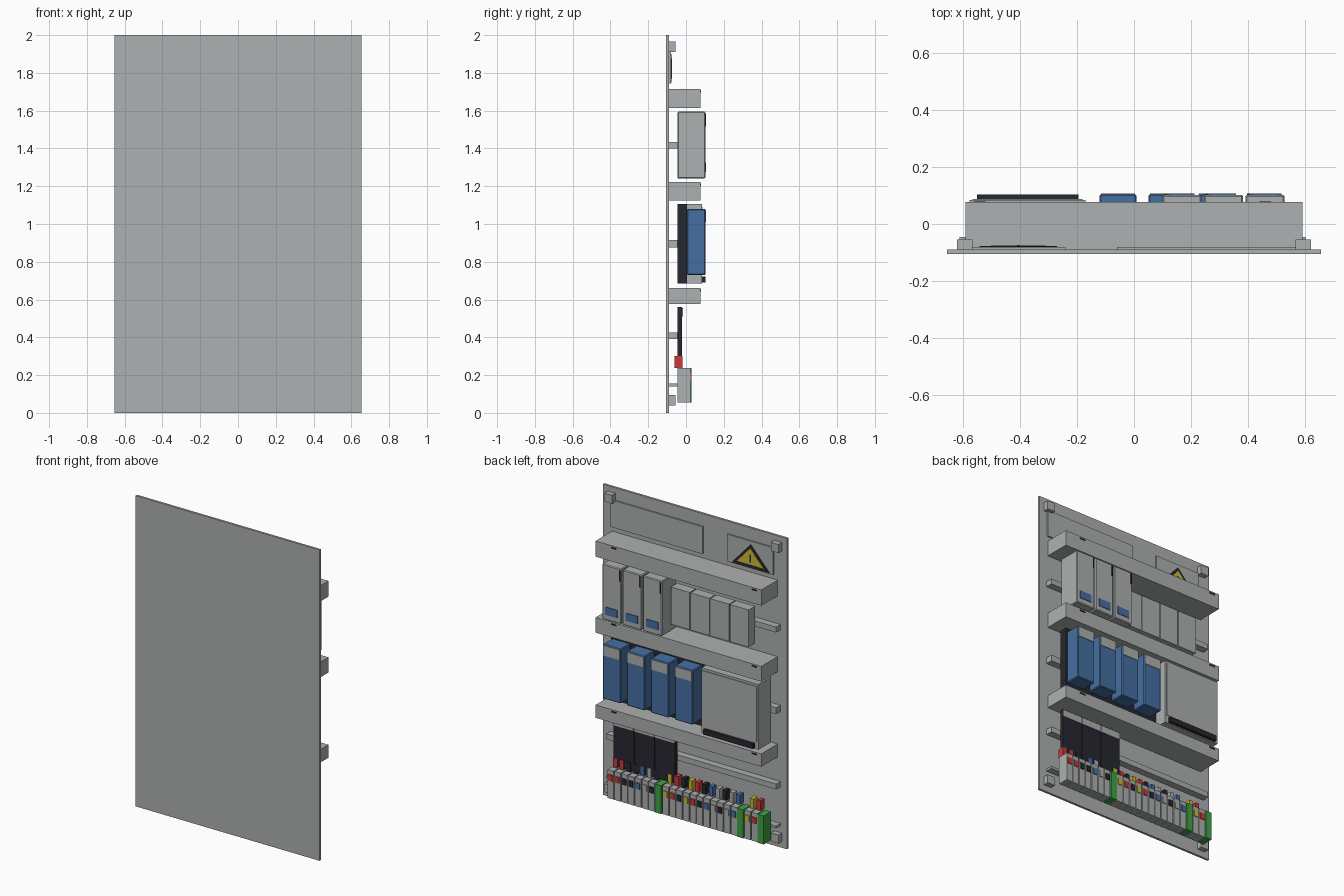
import bpy
import bmesh

cube = bpy.data.objects.get("Cube")
if cube:
    bpy.data.objects.remove(cube, do_unlink=True)


def material(name, rgb):
    m = bpy.data.materials.new(name)
    m.use_nodes = True
    m.diffuse_color = (*rgb, 1)
    m.node_tree.nodes["Principled BSDF"].inputs["Base Color"].default_value = (*rgb, 1)
    return m


GRAY = material("light gray", (0.42, 0.44, 0.44))
BLACK = material("black", (0.02, 0.02, 0.03))
BLUE = material("blue", (0.06, 0.16, 0.36))
RED = material("red", (0.6, 0.04, 0.04))
GREEN = material("green", (0.05, 0.36, 0.06))
YELLOW = material("yellow", (0.6, 0.48, 0.03))


def add_mesh(name, bm, mat):
    bmesh.ops.recalc_face_normals(bm, faces=bm.faces)
    mesh = bpy.data.meshes.new(name)
    bm.to_mesh(mesh)
    bm.free()
    mesh.materials.append(mat)
    obj = bpy.data.objects.new(name, mesh)
    bpy.context.collection.objects.link(obj)
    return obj


def box(name, mat, x, y, z, bevel=0):
    """Box from (low, high) ranges on each axis."""
    bm = bmesh.new()
    bmesh.ops.create_cube(bm, size=1)
    for v in bm.verts:
        v.co = [(a + b) / 2 + c * (b - a) for (a, b), c in zip((x, y, z), v.co)]
    obj = add_mesh(name, bm, mat)
    if bevel:
        mod = obj.modifiers.new("bevel", "BEVEL")
        mod.width = bevel
        mod.segments = 1
    return obj


def prism(name, mat, outline, y0, y1):
    """Outline in x and z, extruded along y."""
    bm = bmesh.new()
    face = bm.faces.new([bm.verts.new((x, y0, z)) for x, z in outline])
    ext = bmesh.ops.extrude_face_region(bm, geom=[face])
    for v in ext["geom"]:
        if isinstance(v, bmesh.types.BMVert):
            v.co.y = y1
    return add_mesh(name, bm, mat)


# Mounting plate and corner standoffs
PLATE = -0.09
box("back_plate", GRAY, (-0.655, 0.655), (-0.105, PLATE), (0, 2))
for side in (-1, 1):
    for z in (0.04, 1.91):
        box("corner_block", GRAY, sorted((side * 0.565, side * 0.62)), (PLATE, -0.055), (z, z + 0.055))

# Nameplates and warning sign
box("large_nameplate", GRAY, (-0.06, 0.595), (PLATE, -0.08), (1.745, 1.92))
box("warning_plate", GRAY, (-0.565, -0.24), (PLATE, -0.08), (1.745, 1.92))
prism("warning_border", BLACK, [(-0.54, 1.75), (-0.27, 1.75), (-0.405, 1.9)], -0.08, -0.077)
prism("warning_triangle", YELLOW, [(-0.5, 1.77), (-0.31, 1.77), (-0.405, 1.875)], -0.077, -0.075)
box("warning_mark", BLACK, (-0.41, -0.4), (-0.075, -0.074), (1.785, 1.835))

# Wiring ducts with small dark tags
for z0, z1 in ((0.577, 0.66), (1.125, 1.223), (1.614, 1.715)):
    box("wiring_duct", GRAY, (-0.59, 0.59), (PLATE, 0.077), (z0, z1))
    for x in (-0.56, 0.44):
        box("duct_tag", BLACK, (x, x + 0.04), (0.077, 0.079), (z1 - 0.018, z1 - 0.008))

# Mounting rails
for z0, z1 in ((0.14, 0.155), (0.39, 0.425), (0.875, 0.915), (1.4, 1.435)):
    box("mounting_rail", GRAY, (-0.61, 0.6), (PLATE, -0.045), (z0, z1))

# Upper row: tall power units, then small breakers
for i in range(3):
    x = 0.39 - i * 0.145
    box("power_unit", GRAY, (x, x + 0.136), (-0.045, 0.102), (1.24, 1.595), 0.005)
    box("power_display", BLUE, (x + 0.026, x + 0.112), (0.102, 0.106), (1.275, 1.325))
    box("power_strip", BLACK, (x + 0.006, x + 0.014), (0.102, 0.106), (1.515, 1.585))
for i in range(4):
    x = -0.04 - i * 0.14
    box("breaker", GRAY, (x, x + 0.134), (-0.045, 0.02), (1.29, 1.53))

# Middle row: input modules on a dark base, then the controller
box("module_base", BLACK, (-0.165, 0.53), (-0.045, 0.005), (0.685, 1.105))
for i in range(4):
    x = 0.393 - i * 0.171
    box("input_module", BLUE, (x, x + 0.128), (0.005, 0.104), (0.73, 1.08), 0.005)
    box("module_label", GRAY, (x + 0.005, x + 0.123), (0.104, 0.107), (1.01, 1.075))
box("controller", GRAY, (-0.575, -0.17), (-0.045, 0.084), (0.685, 1.105))
box("controller_panel", GRAY, (-0.565, -0.18), (0.084, 0.088), (0.735, 1.09))
box("controller_connector", BLACK, (-0.55, -0.195), (0.084, 0.104), (0.69, 0.722))

# Lower row: relays with gray caps
for i in range(3):
    x = 0.387 - i * 0.147
    box("relay", BLACK, (x, x + 0.143), (-0.045, -0.022), (0.25, 0.56))
    box("relay_cap", GRAY, (x, x + 0.143), (-0.022, -0.016), (0.51, 0.555))

# Terminal strip with coloured markers and wire ends
PITCH = 0.0487
EARTH = (7, 19, 22)
CYCLE = (RED, RED, BLACK, BLACK, BLUE, GRAY, BLACK, GREEN, YELLOW, RED, BLACK, YELLOW,
         RED, BLACK, BLUE, GRAY, BLACK, GRAY, BLUE, GREEN, YELLOW, RED, GREEN)
for i, colour in enumerate(CYCLE):
    x1 = 0.54 - i * PITCH
    x0 = x1 - PITCH + 0.006
    body = GREEN if i in EARTH else GRAY
    depth = 0.03 if i in EARTH else 0.025
    box("terminal", body, (x0, x1), (-0.045, depth), (0.055, 0.238))
    if i not in EARTH:
        box("terminal_marker", colour, (x0 + 0.007, x1 - 0.007), (depth, 0.03), (0.17, 0.21))
        box("wire_end", colour, (x0 + 0.008, x1 - 0.008), (-0.06, -0.018), (0.238, 0.3))
